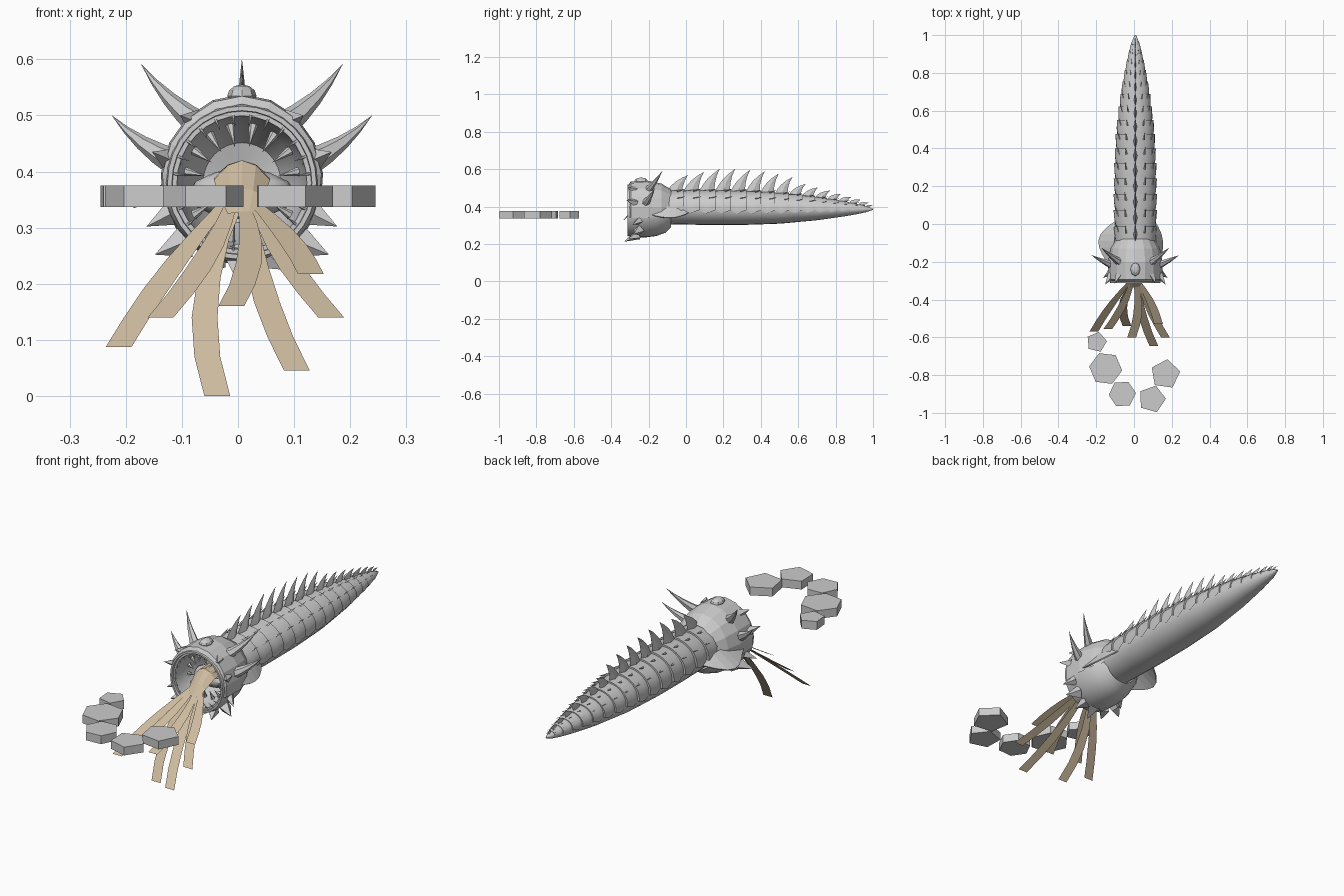
import bpy, bmesh, math
from mathutils import Vector, Matrix

cube = bpy.data.objects.get("Cube")
if cube:
    bpy.data.objects.remove(cube, do_unlink=True)

CENTRE_X = 0.007
HEAD_Z = 0.38

def make_material(name, colour):
    mat = bpy.data.materials.new(name)
    mat.use_nodes = True
    mat.diffuse_color = colour
    mat.node_tree.nodes["Principled BSDF"].inputs["Base Color"].default_value = colour
    return mat

GREY = make_material("stone_grey", (0.6, 0.6, 0.6, 1))
TAN = make_material("tongue_tan", (0.62, 0.5, 0.35, 1))

def finish(bm, name, mat, smooth=None):
    """Turn a bmesh into a finished object."""
    bmesh.ops.remove_doubles(bm, verts=bm.verts, dist=0.0002)
    bmesh.ops.recalc_face_normals(bm, faces=bm.faces)
    mesh = bpy.data.meshes.new(name)
    bm.to_mesh(mesh)
    bm.free()
    mesh.materials.append(mat)
    obj = bpy.data.objects.new(name, mesh)
    bpy.context.collection.objects.link(obj)
    if smooth:
        bpy.ops.object.select_all(action='DESELECT')
        obj.select_set(True)
        bpy.context.view_layer.objects.active = obj
        bpy.ops.object.shade_smooth_by_angle(angle=math.radians(smooth))
    return obj

def skin(bm, rows, closed=False):
    """Join rows of points with quads."""
    grid = [[bm.verts.new(p) for p in row] for row in rows]
    count = len(grid[0])
    for a, b in zip(grid, grid[1:]):
        for i in range(count if closed else count - 1):
            j = (i + 1) % count
            bm.faces.new((a[i], a[j], b[j], b[i]))

def arc(y, rx, rz, zc, start=0, end=360, steps=24):
    """Points of an elliptical arc across the body."""
    angles = [math.radians(start + (end - start) * i / steps) for i in range(steps + 1)]
    return [(CENTRE_X + rx * math.cos(a), y, zc + rz * math.sin(a)) for a in angles]

def horn(bm, base, tip, wide, deep, bend=(0, 0, 0), sides=4, levels=4):
    """Tapered spike, bowed sideways by the bend vector."""
    base, tip, bend = Vector(base), Vector(tip), Vector(bend)
    d = (tip - base).normalized()
    ref = Vector((0, 0, 1)) if abs(d.y) > 0.9 else Vector((0, 1, 0))
    u = d.cross(ref).normalized()
    v = d.cross(u)
    rows = []
    for k in range(levels + 1):
        t = k / levels
        c = base.lerp(tip, t) + bend * 4 * t * (1 - t)
        size = max(1 - t, 0.005)
        rows.append([c + size * (u * wide * math.cos(a) + v * deep * math.sin(a))
                     for a in (math.tau * i / sides for i in range(sides))])
    skin(bm, rows, True)

def ball(name, centre, radii, segments, smooth=None):
    bm = bmesh.new()
    bmesh.ops.create_uvsphere(bm, u_segments=segments, v_segments=6, radius=1,
                              matrix=Matrix.Translation(centre) @ Matrix.Diagonal((*radii, 1)))
    finish(bm, name, GREY, smooth)

def sample(table, y):
    """Linear lookup in a list of pairs."""
    for (a, p), (b, q) in zip(table, table[1:]):
        if y <= b:
            return p + (q - p) * max(0, y - a) / (b - a)
    return table[-1][1]

WIDTH = [(-0.1, 0.105), (0.1, 0.109), (0.3, 0.107), (0.5, 0.097), (0.7, 0.073),
         (0.85, 0.046), (0.95, 0.024), (1, 0.004)]
FIN = [(-0.1, 0.09), (0.08, 0.125), (0.3, 0.115), (0.45, 0.1), (0.55, 0.06),
       (0.75, 0.035), (0.98, 0.008)]

def body_ring(y, scale, start=0, end=360, steps=24):
    r = sample(WIDTH, y) * scale
    return arc(y, r, r * 0.86, 0.393 - 0.008 * max(y, 0), start, end, steps)

# Smooth belly running the whole length
bm = bmesh.new()
skin(bm, [body_ring(-0.14 + 1.14 * i / 30, 0.97) for i in range(31)])
finish(bm, "belly", GREY, 50)

# Overlapping back plates, dorsal fins and side thorns
SEGMENTS = 16
edges = [-0.11 + 1.1 * (1 - (1 - i / SEGMENTS) ** 1.3) for i in range(SEGMENTS + 1)]
plates, fins, thorns = bmesh.new(), bmesh.new(), bmesh.new()
for y0, y1 in zip(edges, edges[1:]):
    length = y1 - y0
    skin(plates, [body_ring(min(y0 + length * s, 0.995), scale, -drop, 180 + drop, 16)
                  for s, scale, drop in ((0, 0.98, 6), (0.5, 1.03, 18), (1.1, 1.07, 6), (1.1, 0.93, 6))])
    r = sample(WIDTH, y1)
    top = 0.388 + r * 0.84
    horn(fins, (CENTRE_X, y0 + length * 0.55, top - length * 0.25),
         (CENTRE_X, y0 + length * 1.35, top + sample(FIN, y0)), 0.13 * r, length * 0.55,
         (0, -0.012, 0.006))
    for angle in (32, 62, 118, 148):
        a = math.radians(angle)
        out = Vector((math.cos(a), 0, math.sin(a))) * r
        base = Vector((CENTRE_X, y1 - length * 0.3, 0.39)) + out * Vector((1.04, 0, 0.89)).length * 0.72
        horn(thorns, base, base + out * 0.12 + Vector((0, length * 0.5, 0)), r * 0.06, r * 0.06)
finish(plates, "back_plates", GREY, 30)
finish(fins, "dorsal_fins", GREY)
finish(thorns, "back_thorns", GREY)

# Head shell with lip and hollow mouth
HEAD = [(-0.08, 0.09), (-0.11, 0.118), (-0.16, 0.135), (-0.22, 0.143), (-0.28, 0.14),
        (-0.312, 0.134), (-0.312, 0.126), (-0.3, 0.125), (-0.3, 0.117), (-0.27, 0.114),
        (-0.2, 0.1), (-0.14, 0.07), (-0.12, 0.001)]
bm = bmesh.new()
skin(bm, [arc(y, r * 0.99, r * 1.02, HEAD_Z, steps=32) for y, r in HEAD])
finish(bm, "head", GREY, 35)

# Faceted hood and crown knob
bm = bmesh.new()
skin(bm, [arc(y, r * 0.95, r * 1.03, HEAD_Z, -15, 195, 10) for y, r in
          ((-0.305, 0.136), (-0.295, 0.15), (-0.2, 0.153), (-0.13, 0.138), (-0.08, 0.108))])
finish(bm, "head_hood", GREY)
ball("crown_knob", (CENTRE_X, -0.24, 0.535), (0.026, 0.036, 0.02), 8)

# Head horns and rim spikes, mirrored left and right
HORNS = [((0.07, -0.21, 0.48), (0.18, -0.125, 0.592)), ((0.115, -0.22, 0.415), (0.232, -0.165, 0.5))]
SPIKES = [((0.125, -0.27, 0.42), (0.16, -0.32, 0.435), 0.024),
          ((0.125, -0.25, 0.325), (0.17, -0.285, 0.302), 0.022),
          ((0.1, -0.25, 0.275), (0.155, -0.28, 0.252), 0.03),
          ((0.05, -0.26, 0.25), (0.075, -0.31, 0.225), 0.03),
          ((0.085, -0.27, 0.49), (0.11, -0.315, 0.5), 0.022)]
horns, spikes = bmesh.new(), bmesh.new()
for side in (-1, 1):
    def at(p):
        return CENTRE_X + side * p[0], p[1], p[2]
    for base, tip in HORNS:
        horn(horns, at(base), at(tip), 0.026, 0.023, (side * 0.005, 0, -0.006), 6)
    for base, tip, width in SPIKES:
        horn(spikes, at(base), at(tip), width, width)
horn(spikes, (CENTRE_X, -0.26, 0.25), (CENTRE_X - 0.012, -0.33, 0.212), 0.04, 0.03)
finish(horns, "head_horns", GREY)
finish(spikes, "rim_spikes", GREY)

# Leaf-shaped gill flaps, one spread wider
for name, side, spread in (("right_gill_flap", -1, 0.085), ("left_gill_flap", 1, 0.035)):
    bm = bmesh.new()
    rows = []
    for i in range(9):
        t = i / 8
        bulge = math.sin(math.pi * t ** 1.5)
        rows.append([(CENTRE_X + side * (0.13 - 0.03 * t + spread * bulge * f), -0.27 + 0.29 * t,
                      0.37 + 0.03 * bulge * (1 - 2 * f)) for f in (0, 0.5, 1)])
    skin(bm, rows)
    finish(bm, name, GREY).modifiers.new("thickness", 'SOLIDIFY').thickness = 0.006

# Two rings of teeth and the throat mound
bm = bmesh.new()
for count, y, outer, inner, width in ((24, -0.295, 0.127, 0.1, 0.004), (16, -0.22, 0.106, 0.065, 0.009)):
    for i in range(count):
        a = math.tau * (i + 0.5) / count
        d = Vector((math.cos(a), 0, math.sin(a)))
        c = Vector((CENTRE_X, y, HEAD_Z))
        horn(bm, c + d * outer, c + d * inner + Vector((0, -0.015, 0)), width, width, sides=6, levels=1)
finish(bm, "teeth", GREY)
ball("throat_mound", (CENTRE_X, -0.18, 0.36), (0.095, 0.06, 0.045), 16, 40)

# Arched tongue root
bm = bmesh.new()
skin(bm, [[(CENTRE_X + w * f, y, z + lift * (1 - f * f)) for f in (-1, -0.5, 0, 0.5, 1)]
          for y, z, w, lift in ((-0.18, 0.39, 0.05, 0.03), (-0.25, 0.385, 0.05, 0.035),
                                (-0.3, 0.355, 0.04, 0.015), (-0.335, 0.325, 0.025, 0.002))])
finish(bm, "tongue_root", TAN)

# Ribbon tongues: tip position and sideways bow
RIBBONS = [(-0.213, -0.57, 0.087, -0.01), (-0.138, -0.555, 0.14, 0.015), (-0.037, -0.54, 0, -0.04),
           (-0.012, -0.6, 0.16, 0.025), (0.105, -0.645, 0.045, -0.02), (0.166, -0.6, 0.14, -0.012),
           (0.13, -0.53, 0.217, 0.012)]
bm = bmesh.new()
for x, y, z, bow in RIBBONS:
    root, tip = Vector((CENTRE_X + x * 0.12, -0.3, 0.35)), Vector((x, y, z))
    rows = []
    for t in (0, 0.2, 0.4, 0.6, 0.8, 1):
        c = root.lerp(tip, t) + Vector((bow * 4 * t * (1 - t), 0, 0))
        half = Vector((0.01 + 0.013 * min(1, t * 2), 0, 0))
        rows.append((c - half, c + half))
    skin(bm, rows)
finish(bm, "ribbon_tongues", TAN)

# Flat stones: centre, radius, sides and turn
STONES = [(-0.198, -0.625, 0.055, 5, 5), (-0.15, -0.765, 0.088, 6, -7), (-0.062, -0.9, 0.072, 6, 4),
          (0.095, -0.927, 0.074, 5, 74), (0.166, -0.795, 0.08, 5, 82)]
for number, (x, y, r, sides, turn) in enumerate(STONES, 1):
    bm = bmesh.new()
    angles = [math.radians(turn) + math.tau * i / sides for i in range(sides)]
    skin(bm, [[(x + r * f * math.cos(a), y + r * f * math.sin(a), z) for a in angles]
              for f, z in ((0, 0.337), (1, 0.337), (1, 0.375), (0, 0.375))], True)
    finish(bm, f"stone_{number}", GREY)
